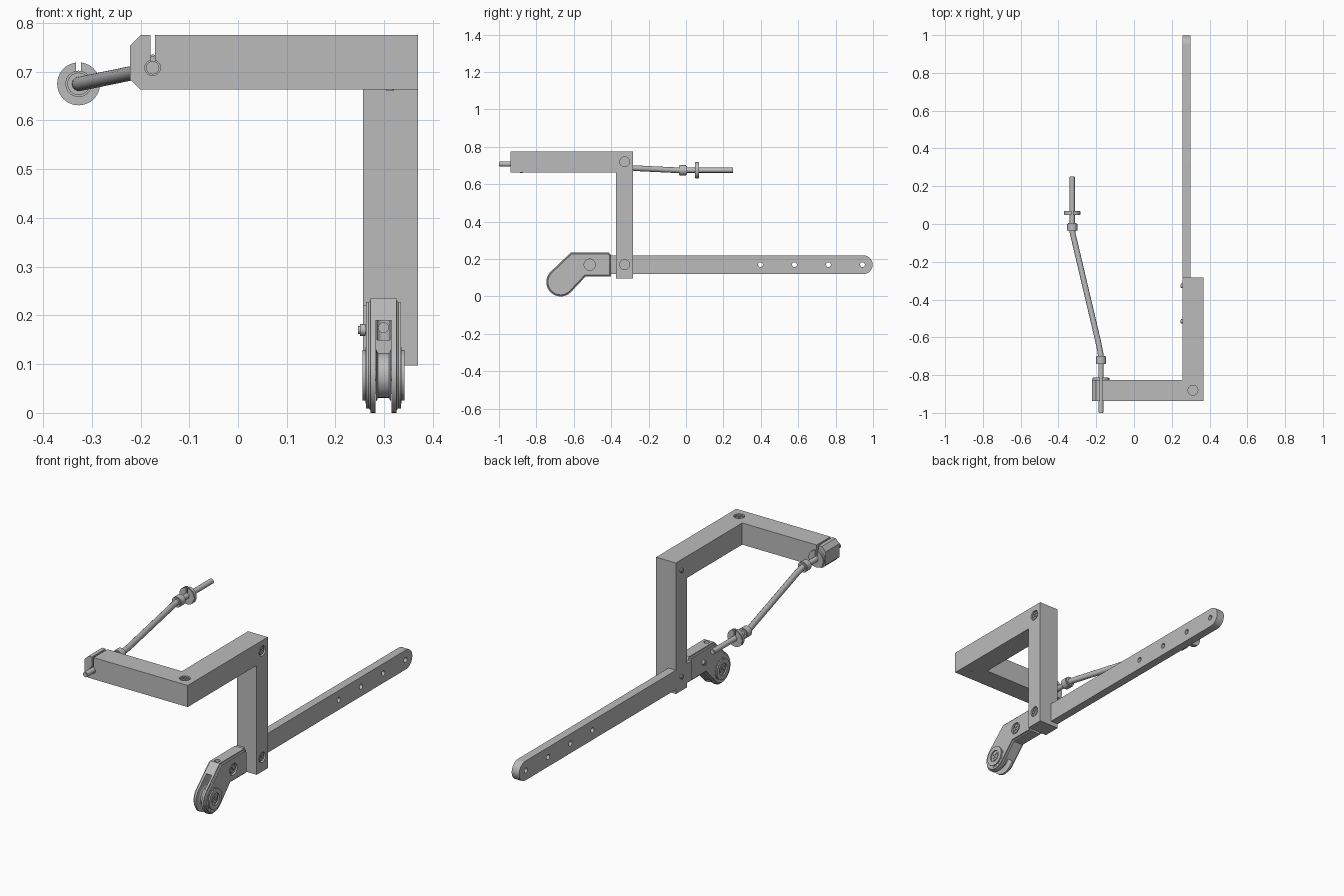
import bpy, bmesh
from math import radians, cos, sin, pi
from mathutils import Vector, Matrix

if "Cube" in bpy.data.objects:
    bpy.data.objects.remove(bpy.data.objects["Cube"])

metal = bpy.data.materials.new("grey_metal")
metal.use_nodes = True
metal.diffuse_color = (0.5, 0.5, 0.5, 1)
metal.node_tree.nodes["Principled BSDF"].inputs["Base Color"].default_value = (0.5, 0.5, 0.5, 1)


def finish(name, bm):
    bmesh.ops.recalc_face_normals(bm, faces=bm.faces)
    me = bpy.data.meshes.new(name)
    bm.to_mesh(me)
    bm.free()
    me.materials.append(metal)
    ob = bpy.data.objects.new(name, me)
    bpy.context.collection.objects.link(ob)
    return ob


def box(name, lo, hi):
    lo, hi = Vector(lo), Vector(hi)
    bm = bmesh.new()
    bmesh.ops.create_cube(bm, size=1)
    for v in bm.verts:
        v.co = (lo + hi) / 2 + v.co * (hi - lo)
    return finish(name, bm)


def cyl(name, a, b, r, r2=None, sides=32, bevel=0):
    a, b = Vector(a), Vector(b)
    bm = bmesh.new()
    bmesh.ops.create_cone(bm, cap_ends=True, segments=sides, radius1=r,
                          radius2=r if r2 is None else r2, depth=(b - a).length)
    if bevel:
        rims = [e for e in bm.edges if abs(e.verts[0].co.z - e.verts[1].co.z) < 1e-5]
        bmesh.ops.bevel(bm, geom=rims, offset=bevel, segments=2, affect='EDGES')
    turn = Vector((0, 0, 1)).rotation_difference(b - a).to_matrix().to_4x4()
    bm.transform(Matrix.Translation((a + b) / 2) @ turn)
    return finish(name, bm)


def prism(name, pts, offset, bevel=0, pick=None):
    """Extrude a 3D outline by an offset, then bevel the picked edges."""
    bm = bmesh.new()
    face = bm.faces.new([bm.verts.new(p) for p in pts])
    top = bmesh.ops.extrude_face_region(bm, geom=[face])["geom"]
    for v in top:
        if isinstance(v, bmesh.types.BMVert):
            v.co += Vector(offset)
    if bevel:
        edges = [e for e in bm.edges if pick(e)]
        bmesh.ops.bevel(bm, geom=edges, offset=bevel[0], segments=bevel[1], affect='EDGES')
    return finish(name, bm)


def combine(ob, others, op='DIFFERENCE'):
    bpy.context.view_layer.objects.active = ob
    for other in others:
        m = ob.modifiers.new("cut", 'BOOLEAN')
        m.object, m.operation, m.solver = other, op, 'EXACT'
        bpy.ops.object.modifier_apply(modifier=m.name)
        bpy.data.objects.remove(other)


def arc(cy, cz, r, a0, a1, n, x):
    return [(x, cy + r * cos(radians(a0 + (a1 - a0) * i / n)),
             cz + r * sin(radians(a0 + (a1 - a0) * i / n))) for i in range(n + 1)]


def screw(name, part, head, axis, end, r):
    """Countersunk cross-head screw whose shank ends in a dome on the far side."""
    head, axis, end = Vector(head), Vector(axis), Vector(end)
    combine(part, [cyl("recess", head - axis * 0.012, head + axis * 0.02, r)])
    ob = cyl(name, head - axis * 0.014, head - axis * 0.003, r * 0.8, bevel=0.003)
    u = axis.orthogonal().normalized()
    w = axis.cross(u)
    slots = []
    for p, q in ((u, w), (w, u)):
        s = r * 0.55
        c = head - axis * 0.009
        outline = [c + p * s + q * 0.003, c - p * s + q * 0.003,
                   c - p * s - q * 0.003, c + p * s - q * 0.003]
        slots.append(prism("slot", outline, axis * 0.03))
    combine(ob, slots)
    cyl(name + "_end", end + axis * 0.02, end, 0.012, bevel=0.004, sides=20)


# Cranked frame: horizontal L arm with chamfered end, joined to the post
X0, X1, Z0, Z1 = 0.256, 0.369, 0.663, 0.775
arm_outline = [(-0.222, -0.938, Z0), (X1, -0.938, Z0), (X1, -0.283, Z0),
               (X0, -0.283, Z0), (X0, -0.825, Z0), (-0.222, -0.825, Z0)]
frame = prism("cranked_frame", arm_outline, (0, 0, Z1 - Z0), (0.022, 1),
              lambda e: all(v.co.x < -0.2 for v in e.verts)
              and abs(e.verts[0].co.z - e.verts[1].co.z) < 1e-5)
combine(frame, [box("post", (X0, -0.374, 0.097), (X1, -0.283, 0.7))], 'UNION')
CX, CZ = -0.175, 0.708
combine(frame, [
    box("bar_notch", (0.2, -0.5, 0.12), (0.299, -0.1, 0.22)),
    box("cable_slot", (CX - 0.005, -1, CZ), (CX + 0.005, -0.8, 0.8)),
    cyl("cable_hole", (CX, -1, CZ), (CX, -0.8, CZ), 0.016)])

# Frame screws
for label, z in (("upper", 0.72), ("lower", 0.17)):
    screw(label + "_post_screw", frame, (X1, -0.328, z), (1, 0, 0), (0.246, -0.328, z), 0.026)
screw("arm_screw", frame, (0.312, -0.88, Z1), (0, 0, 1), (0.312, -0.88, Z0 - 0.002), 0.026)

# Long bar with a rounded end and a row of holes
bar_outline = [(X0, -0.41, 0.22), (X0, -0.41, 0.12)] + arc(0.948, 0.17, 0.05, -90, 90, 24, X0)
bar = prism("long_bar", bar_outline, (0.043, 0, 0))
combine(bar, [cyl("hole", (0.2, -0.147 + 0.1817 * i, 0.17), (0.35, -0.147 + 0.1817 * i, 0.17),
                  0.013, sides=20) for i in range(7)])

# Roller fork
WY, WZ, FX, FW = -0.67, 0.077, 0.2625, 0.072
fork_outline = ([(FX, -0.4, 0.107), (FX, -0.4, 0.222), (FX, -0.413, 0.236), (FX, -0.615, 0.236)]
                + arc(WY, WZ, 0.077, 135, 315, 24, FX) + [(FX, -0.536, 0.107)])
fork = prism("roller_fork", fork_outline, (FW, 0, 0), (0.009, 3),
             lambda e: abs(e.verts[0].co.x - e.verts[1].co.x) < 1e-5)
MID = FX + FW / 2
combine(fork, [
    box("wheel_slot", (MID - 0.016, -0.8, -0.05), (MID + 0.016, -0.6, 0.19)),
    cyl("top_hole", (MID, -0.595, 0.15), (MID, -0.595, 0.3), 0.014, sides=20)])
cyl("fork_cable_stop", (MID, -0.63, 0.175), (MID, -0.59, 0.175), 0.011, bevel=0.003, sides=20)
screw("fork_screw", fork, (FX + FW, -0.515, 0.17), (1, 0, 0), (0.246, -0.515, 0.17), 0.03)

# Grooved roller and its side bosses
cyl("roller", (MID - 0.0155, WY, WZ), (MID + 0.0155, WY, WZ), 0.046, sides=40)
for s in (-1, 1):
    cyl("roller_rim", (MID + s * 0.0155, WY, WZ), (MID + s * 0.011, WY, WZ), 0.054, 0.046, sides=40)
    boss = cyl("roller_boss", (MID + s * 0.03, WY, WZ), (MID + s * 0.043, WY, WZ), 0.058,
               bevel=0.006, sides=40)
    screw("roller_screw", boss, (MID + s * 0.043, WY, WZ), (s, 0, 0), (MID, WY, WZ), 0.03)

# Cable: bent sleeve, ferrules, rods and slotted discs
EX, EZ = -0.327, 0.675
path = [(CX, -0.71, CZ), (CX - 0.003, -0.68, CZ - 0.001), (CX - 0.013, -0.63, CZ - 0.005),
        (EX + 0.012, -0.09, EZ + 0.002), (EX + 0.002, -0.05, EZ), (EX, -0.02, EZ)]
curve = bpy.data.curves.new("cable_sleeve", 'CURVE')
curve.dimensions = '3D'
curve.bevel_depth = 0.015
curve.bevel_resolution = 4
curve.use_fill_caps = True
spline = curve.splines.new('POLY')
spline.points.add(len(path) - 1)
for point, co in zip(spline.points, path):
    point.co = (*co, 1)
spline.use_smooth = True
curve.materials.append(metal)
sleeve = bpy.data.objects.new("cable_sleeve", curve)
bpy.context.collection.objects.link(sleeve)

for side, x, z, rod, ferrule, disc in (
        ("front", CX, CZ, (-1.0, -0.72), (-0.742, -0.7), (-0.828, -0.812)),
        ("rear", EX, EZ, (-0.02, 0.252), (-0.038, 0.005), (0.048, 0.069))):
    cyl(side + "_rod", (x, rod[0], z), (x, rod[1], z), 0.0135, bevel=0.002, sides=24)
    cyl(side + "_ferrule", (x, ferrule[0], z), (x, ferrule[1], z), 0.027, bevel=0.004)
    plate = cyl(side + "_disc", (x, disc[0], z), (x, disc[1], z), 0.044, bevel=0.003, sides=40)
    combine(plate, [box("disc_slot", (x - 0.005, disc[0] - 0.1, z), (x + 0.005, disc[1] + 0.1, z + 0.1))])

# Smooth round surfaces while keeping hard edges
bpy.ops.object.select_all(action='DESELECT')
for ob in bpy.context.scene.objects:
    if ob.type == 'MESH' and metal.name in ob.data.materials:
        ob.select_set(True)
        bpy.context.view_layer.objects.active = ob
bpy.ops.object.shade_smooth_by_angle(angle=radians(30))
